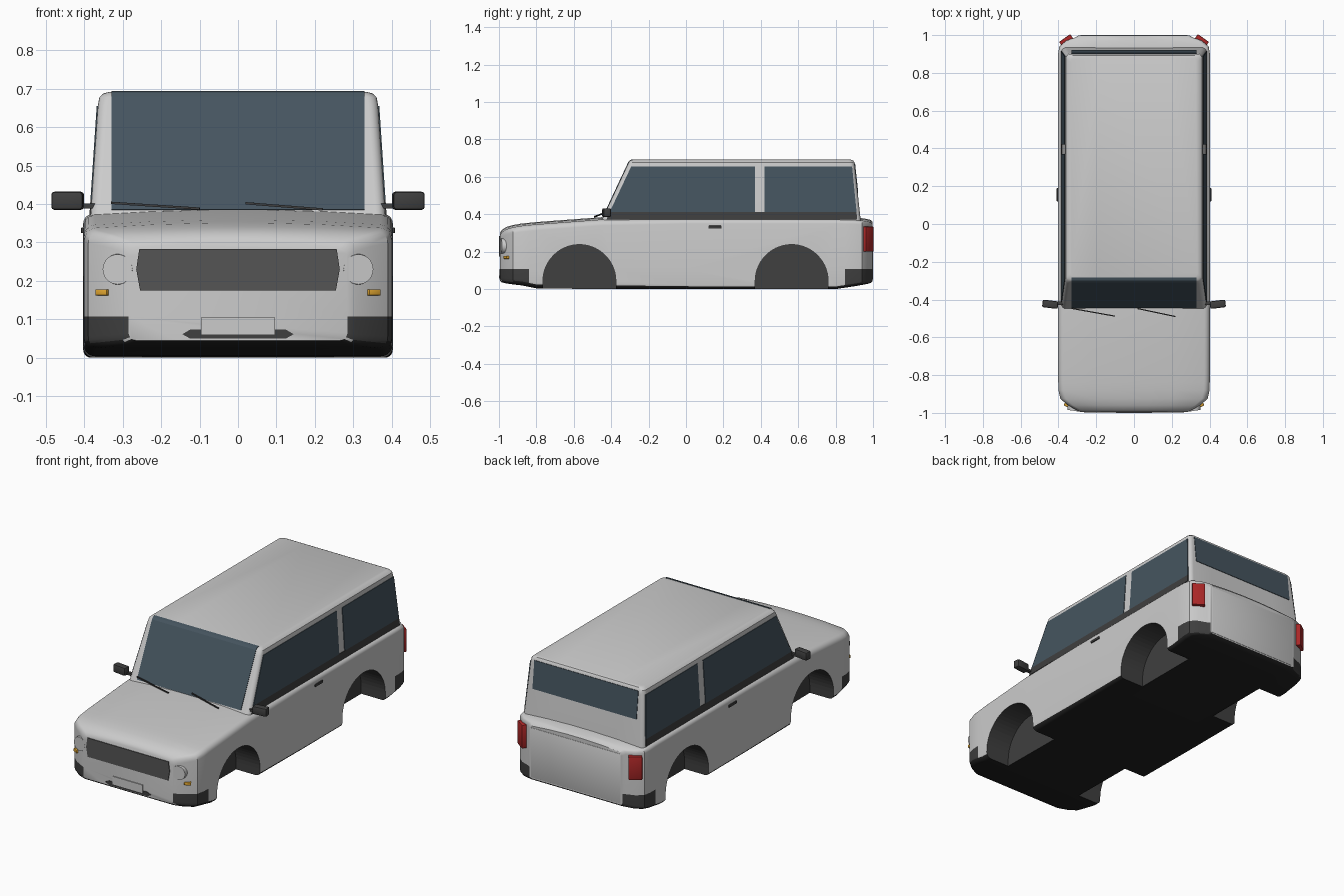
import bpy, bmesh, math
from mathutils import Vector

if "Cube" in bpy.data.objects:
    bpy.data.objects.remove(bpy.data.objects["Cube"])


def material(name, rgb):
    m = bpy.data.materials.new(name)
    m.diffuse_color = (*rgb, 1)
    m.use_nodes = True
    m.node_tree.nodes["Principled BSDF"].inputs["Base Color"].default_value = m.diffuse_color
    return m


DARK = material("dark_trim", (0.05, 0.05, 0.05))
BLACK = material("underside", (0.015, 0.015, 0.015))
GREY = material("grille_grey", (0.09, 0.09, 0.09))
GLASS = material("glass", (0.06, 0.09, 0.115))
RED = material("red_lens", (0.4, 0.02, 0.02))
AMBER = material("amber_lens", (0.75, 0.38, 0.03))


def finish(name, bm, mats=(), smooth=True):
    bmesh.ops.recalc_face_normals(bm, faces=bm.faces[:])
    me = bpy.data.meshes.new(name)
    bm.to_mesh(me)
    bm.free()
    ob = bpy.data.objects.new(name, me)
    bpy.context.collection.objects.link(ob)
    for m in mats:
        me.materials.append(m)
    bpy.ops.object.select_all(action='DESELECT')
    ob.select_set(True)
    bpy.context.view_layer.objects.active = ob
    if smooth:
        bpy.ops.object.shade_smooth_by_angle(angle=math.radians(32))
    return ob


def loft(rings):
    bm = bmesh.new()
    rows = [[bm.verts.new(p) for p in r] for r in rings]
    n = len(rows[0])
    for a, b in zip(rows, rows[1:]):
        for i in range(n):
            bm.faces.new((a[i], a[(i + 1) % n], b[(i + 1) % n], b[i]))
    bm.faces.new(rows[0])
    bm.faces.new(rows[-1])
    bmesh.ops.recalc_face_normals(bm, faces=bm.faces[:])
    return bm


def round_rect(u0, u1, v0, v1, r, seg=5):
    pts = []
    for k, (u, v) in enumerate(((u1 - r, v1 - r), (u0 + r, v1 - r), (u0 + r, v0 + r), (u1 - r, v0 + r))):
        for i in range(seg + 1):
            a = math.pi / 2 * (k + i / seg)
            pts.append((u + r * math.cos(a), v + r * math.sin(a)))
        if k in (0, 2):  # extra points along the wide edges
            s = 1 if k == 0 else -1
            half = (u1 - u0) / 2 - r
            pts += [((u0 + u1) / 2 + s * half * t, v1 if k == 0 else v0) for t in (0.6, 0.2, -0.2, -0.6)]
    return pts


def prism(name, profile, x0, x1, mats):
    return finish(name, loft([[(x, y, z) for y, z in profile] for x in (x0, x1)]), mats, False)


def box(name, lo, hi, mat=None, bevel=0.0, turn=0.0):
    bm = bmesh.new()
    bmesh.ops.create_cube(bm, size=1)
    bmesh.ops.scale(bm, vec=[b - a for a, b in zip(lo, hi)], verts=bm.verts)
    if bevel:
        bmesh.ops.bevel(bm, geom=bm.edges[:], offset=bevel, segments=2, profile=0.5, affect='EDGES')
    ob = finish(name, bm, [mat] if mat else [])
    ob.location = [(a + b) / 2 for a, b in zip(lo, hi)]
    ob.rotation_euler.z = turn
    return ob


def panel(name, rows, mat, thick=0.006):
    """Thin sheet from rows of points."""
    bm = bmesh.new()
    vs = [[bm.verts.new(p) for p in r] for r in rows]
    for a, b in zip(vs, vs[1:]):
        for i in range(len(a) - 1):
            bm.faces.new((a[i], a[i + 1], b[i + 1], b[i]))
    ob = finish(name, bm, [mat], False)
    mod = ob.modifiers.new("thickness", 'SOLIDIFY')
    mod.thickness, mod.offset = thick, 0
    return ob


# Lower body: y, half width, bottom, top, corner radius
sections = [(-0.995, .285, .045, .285, .02), (-0.985, .305, .036, .302, .025), (-0.96, .35, .03, .318, .028),
            (-0.925, .39, .025, .328, .03), (-0.88, .40, .02, .336, .03), (-0.80, .402, .004, .344, .03),
            (-0.45, .403, 0, .37, .03), (0.0, .403, 0, .372, .022), (0.80, .403, 0, .370, .02),
            (0.90, .402, .015, .368, .02), (0.94, .395, .022, .365, .02), (0.97, .36, .028, .36, .02),
            (0.988, .31, .033, .355, .02), (0.998, .295, .042, .343, .015)]
rings = []
for y, hw, zb, zt, r in sections:
    rings.append([(x, y, z + (0.015 * (1 - (x / hw) ** 2) if z > (zb + zt) / 2 else 0))
                  for x, z in round_rect(-hw, hw, zb, zt, r)])
bm = loft(rings)
for co, no in (((0, 0, .107), (0, 0, 1)), ((0, -.84, 0), (0, 1, 0)), ((0, .85, 0), (0, 1, 0))):
    bmesh.ops.bisect_plane(bm, geom=bm.verts[:] + bm.edges[:] + bm.faces[:], plane_co=co, plane_no=no)
for f in bm.faces:
    c = f.calc_center_median()
    if f.normal.z < -0.4:
        f.material_index = 2
    elif c.z < .107 and abs(c.y) > .84 and abs(c.x) > .29:
        f.material_index = 1  # bumper corners
slots = [None, DARK, BLACK]
body = finish("lower_body", bm, slots)

# Wheel wells
for yc in (-.57, .565):
    for s in (1, -1):
        prof = [(yc + .195 * math.cos(math.pi * i / 28), .043 + .195 * math.sin(math.pi * i / 28)) for i in range(29)]
        prof += [(yc - .195, -.1), (yc + .195, -.1)]
        cut = prism("wheel_well_cutter", prof, s * .25, s * .5, slots)
        cut.hide_render = True
        for p in cut.data.polygons:
            p.material_index = 1
        mod = body.modifiers.new("well", 'BOOLEAN')
        mod.operation, mod.solver, mod.object = 'DIFFERENCE', 'EXACT', cut
        bpy.context.view_layer.objects.active = body
        bpy.ops.object.modifier_apply(modifier=mod.name)
        bpy.data.objects.remove(cut)

# Cabin: z, front y, rear y, half width
levels = [(.34, -.464, .937, .386), (.655, -.317, .903, .365), (.678, -.306, .90, .361),
          (.688, -.297, .893, .35), (.692, -.283, .882, .335)]
finish("cabin", loft([[(x, y, z) for x, y in round_rect(-hw, hw, y0, y1, .025)] for z, y0, y1, hw in levels]))


def side_x(z):
    return .386 - (z - .34) * .0667


def front_y(z):
    return -.464 + (z - .34) * .4667


def rear_y(z):
    return .937 - (z - .34) * .108


# Windscreen and rear glass
panel("windscreen", [[(x, y, z) for x in (-.33, .33)] for y, z in
                     ((front_y(.385), .385), (-.306, .678), (-.297, .688), (-.283, .6915))], GLASS)
panel("rear_window", [[(x, rear_y(z), z) for x in (-.33, .33)] for z in (.515, .672)], GLASS)

# Side windows, belt strips and details repeated on both sides
for s, side in ((1, "right"), (-1, "left")):
    def side_panel(name, z0, z1, y00, y01, y10, y11, mat):
        panel(f"{side}_{name}", [[(s * side_x(z0), y00, z0), (s * side_x(z0), y01, z0)],
                                 [(s * side_x(z1), y10, z1), (s * side_x(z1), y11, z1)]], mat)

    def side_box(name, lo, hi, mat=None, bevel=0.0, turn=0.0):
        xs = sorted((s * lo[0], s * hi[0]))
        box(f"{side}_{name}", (xs[0], *lo[1:]), (xs[1], *hi[1:]), mat, bevel, s * turn)

    side_panel("front_window", .412, .655, -.408, .37, -.293, .37, GLASS)
    side_panel("rear_side_window", .412, .655, .42, .912, .42, .888, GLASS)
    side_panel("belt_strip", .372, .412, -.425, .915, -.408, .912, DARK)
    side_box("door_handle", (.398, .12, .324), (.409, .19, .339), DARK, .003)
    side_box("mirror_housing", (.402, -.445, .385), (.485, -.405, .432), DARK, .008, .12)
    side_box("mirror_arm", (.37, -.43, .388), (.415, -.41, .401), DARK)
    side_box("indicator", (.33, -.97, .162), (.365, -.93, .178), AMBER, .002, .5)
    side_box("tail_light", (.32, .948, .20), (.392, .988, .335), RED, .006, -.62)

    # Round headlight
    bm = bmesh.new()
    bmesh.ops.create_cone(bm, cap_ends=True, segments=40, radius1=.043, radius2=.039, depth=.05)
    lamp = finish(f"{side}_headlight", bm)
    lamp.location = (s * .31, -.965, .23)
    lamp.rotation_euler = (math.pi / 2, 0, s * .15)

# Grille, lower intake and plates
def nose_plate(name, outline, y0, y1, mat=None):
    finish(name, loft([[(x, y, z) for x, z in outline] for y in (y0, y1)]), [mat] if mat else [], False)


nose_plate("grille", [(.255, .175), (.265, .23), (.257, .283), (-.257, .283), (-.265, .23), (-.255, .175)],
           -.98, -.999, GREY)
nose_plate("lower_intake", [(.125, .05), (.145, .061), (.125, .073), (-.125, .073), (-.145, .061), (-.125, .05)],
           -.98, -.998, DARK)
box("front_plate", (-.095, -1.0, .06), (.095, -.98, .106))
box("tailgate_panel", (-.285, .99, .05), (.285, 1.0, .335), None, .003)

# Wipers lying on the windscreen base
for i, (a, b) in enumerate((((-.33, -.447, .403), (-.10, -.488, .388)), ((.02, -.448, .402), (.22, -.49, .386)))):
    a, b = Vector(a), Vector(b)
    bm = bmesh.new()
    bmesh.ops.create_cube(bm, size=1)
    bmesh.ops.scale(bm, vec=((b - a).length, .006, .006), verts=bm.verts)
    w = finish(f"wiper_{i + 1}", bm, [DARK], False)
    w.location = (a + b) / 2
    w.rotation_mode = 'QUATERNION'
    w.rotation_quaternion = (b - a).to_track_quat('X', 'Z')
